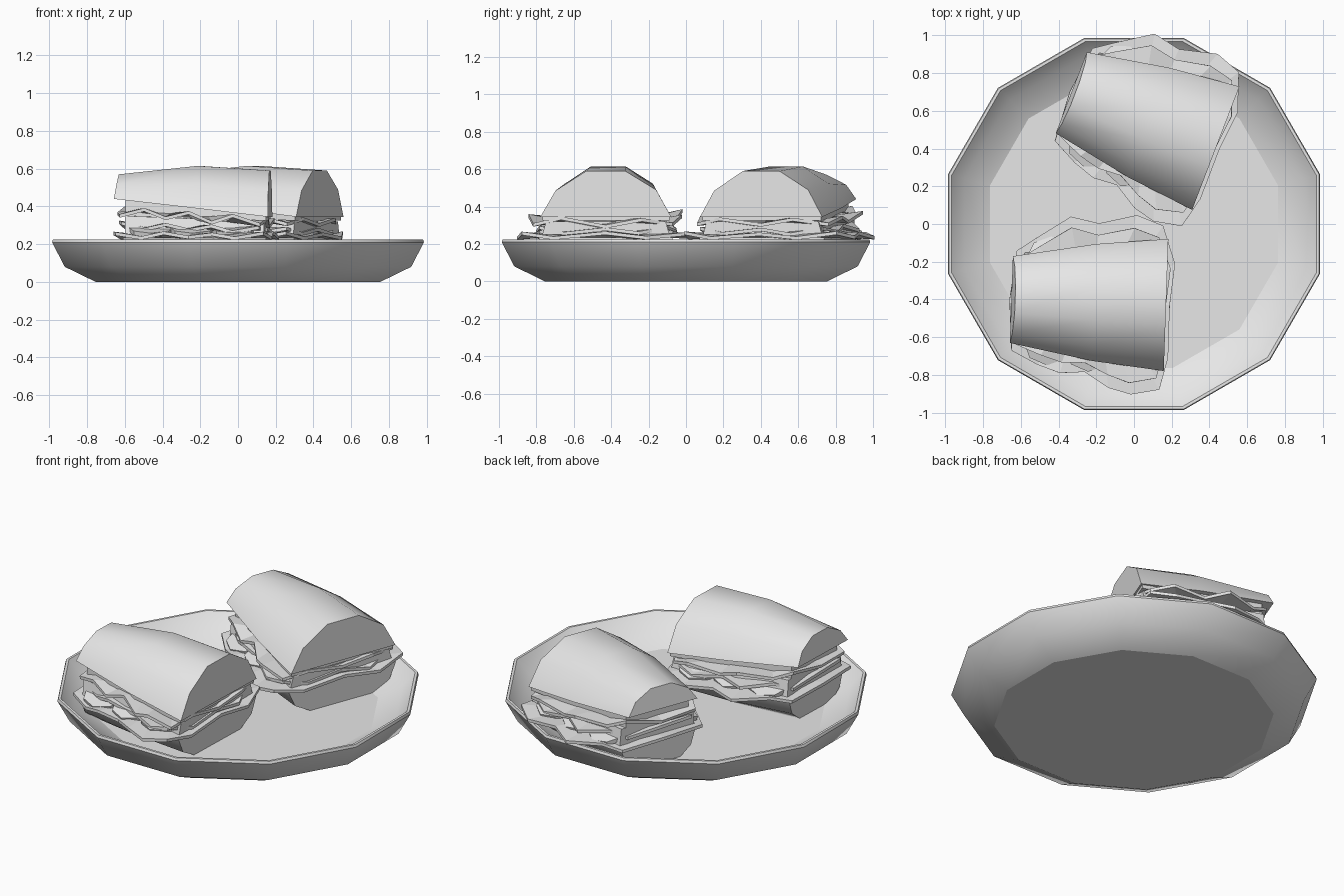
import bpy, bmesh, math, random
from mathutils import Matrix, Vector

if "Cube" in bpy.data.objects:
    bpy.data.objects.remove(bpy.data.objects["Cube"])

random.seed(4)
grey = bpy.data.materials.new("plain_grey")
grey.use_nodes = True
grey.diffuse_color = (0.8, 0.8, 0.8, 1)
grey.node_tree.nodes["Principled BSDF"].inputs["Base Color"].default_value = (0.8, 0.8, 0.8, 1)


def finish(name, bm, place=None, smooth=0):
    """Turn a bmesh into a placed object with sharp or smooth shading."""
    bmesh.ops.recalc_face_normals(bm, faces=bm.faces)
    mesh = bpy.data.meshes.new(name)
    bm.to_mesh(mesh)
    bm.free()
    ob = bpy.data.objects.new(name, mesh)
    bpy.context.collection.objects.link(ob)
    mesh.materials.append(grey)
    if place:
        ob.matrix_world = place
    if smooth:
        bpy.ops.object.select_all(action="DESELECT")
        ob.select_set(True)
        bpy.context.view_layer.objects.active = ob
        bpy.ops.object.shade_smooth_by_angle(angle=math.radians(smooth))
    return ob


def loft(rings):
    """Join closed rings of points with quads and cap both ends."""
    bm = bmesh.new()
    loops = [[bm.verts.new(p) for p in ring] for ring in rings]
    n = len(loops[0])
    for a, b in zip(loops, loops[1:]):
        for i in range(n):
            j = (i + 1) % n
            bm.faces.new((a[i], a[j], b[j], b[i]))
    bm.faces.new(loops[0])
    bm.faces.new(loops[-1])
    return bm


# Plate: twelve-sided turned profile, from the underside round to the floor
PLATE = [(0.78, 0), (0.95, 0.08), (1.02, 0.21), (1.015, 0.225),
         (1.0, 0.225), (0.93, 0.15), (0.79, 0.085)]
rings = []
for r, z in PLATE:
    angles = [math.radians(15 + 30 * k) for k in range(12)]
    rings.append([(r * math.cos(a), r * math.sin(a), z) for a in angles])
plate = finish("plate", loft(rings), smooth=40)
# keep the flat floor and underside crisp against the curved wall
crisp = {k for f in plate.data.polygons if len(f.vertices) > 4 for k in f.edge_keys}
for e in plate.data.edges:
    if e.key in crisp:
        e.use_edge_sharp = True

# Arch of the roll: (side, height) as fractions
ARCH = [(-1, 0), (-0.77, 0.57), (-0.3, 1), (0.3, 1), (0.77, 0.59), (1, 0)]

# Ragged leaf outline: along and across the sandwich
LEAF = [(-0.43, 0), (-0.4, 0.26), (-0.3, 0.33), (-0.12, 0.45), (0.03, 0.42),
        (0.23, 0.47), (0.37, 0.42), (0.44, 0.22), (0.42, 0), (0.42, -0.28),
        (0.38, -0.45), (0.23, -0.48), (0.11, -0.45), (-0.02, -0.37),
        (-0.15, -0.38), (-0.27, -0.34), (-0.41, -0.27)]


def top_roll(name, place):
    rings = []
    for x, half, base, top in [(-0.4, 0.23, 0.44, 0.57),
                               (0.02, 0.31, 0.39, 0.615),
                               (0.4, 0.35, 0.345, 0.59)]:
        rings.append([(x - 0.02 * (1 - h) * (x < -0.3), s * half, base + h * (top - base))
                      for s, h in ARCH])
    finish(name, loft(rings), place, 50)


def slab(name, place, ends):
    """Tapered slab: each end is (x, lower half, upper half, bottom, top)."""
    rings = [[(x, -lo, b), (x, -hi, t), (x, hi, t), (x, lo, b)]
             for x, lo, hi, b, t in ends]
    finish(name, loft(rings), place)


def leaf(name, place, z, tilt, size, wave, shift):
    """Thin sheet with a rippled edge."""
    bm = bmesh.new()
    outer, inner = [], []
    for i, (x, y) in enumerate(LEAF):
        ripple = wave * (1 if (i + shift) % 2 else -1) * random.uniform(0.5, 1)
        sx, sy = size
        k = random.uniform(0.96, 1) if sy < 1 else 1
        outer.append(bm.verts.new((x * sx, y * sy * k, z + tilt * x + ripple)))
        inner.append(bm.verts.new((x * sx * 0.8, y * sy * 0.72, z + tilt * x)))
    n = len(LEAF)
    for i in range(n):
        j = (i + 1) % n
        bm.faces.new((outer[i], outer[j], inner[j], inner[i]))
    bm.faces.new(inner)
    ob = finish(name, bm, place)
    mod = ob.modifiers.new("thickness", "SOLIDIFY")
    mod.thickness = 0.018
    mod.offset = 0


def filling_slice(name, place, x, y, z, lean):
    """Round eight-sided slice leaning out of one side."""
    bm = bmesh.new()
    local = Matrix.Translation(Vector((x, y, z))) @ Matrix.Rotation(lean, 4, "X")
    bmesh.ops.create_cone(bm, cap_ends=True, segments=8, radius1=0.13, radius2=0.13,
                          depth=0.025, matrix=local)
    finish(name, bm, place)


def sandwich(side, x, y, turn):
    place = Matrix.Translation((x, y, 0)) @ Matrix.Rotation(math.radians(turn), 4, "Z")
    top_roll(side + "_top_roll", place)
    # crumb under the crust of the upper roll
    slab(side + "_upper_crumb", place, [(-0.36, 0.21, 0.21, 0.35, 0.45),
                                        (0.39, 0.34, 0.34, 0.325, 0.35)])
    leaf(side + "_upper_lettuce", place, 0.345, -0.07, (0.95, 0.88), 0.025, 0)
    # meat block in the middle
    slab(side + "_meat", place, [(-0.36, 0.25, 0.24, 0.25, 0.35),
                                 (0.38, 0.34, 0.32, 0.25, 0.32)])
    leaf(side + "_cheese", place, 0.285, -0.04, (0.93, 0.82), 0.018, 1)
    for i, sx in enumerate((-0.22, 0.0, 0.22)):
        for s, tag in ((1, "back"), (-1, "front")):
            filling_slice(f"{side}_slice_{tag}_{i}", place, sx, s * (0.24 + sx * 0.12),
                          0.285, -s * 0.3)
    leaf(side + "_lower_lettuce", place, 0.245, 0, (1, 1), 0.014, 1)
    # lower roll resting on the plate
    rings = [[(px, -h * 0.6, 0.085), (px, -h * 0.88, 0.14), (px, -h, 0.235),
              (px, h, 0.235), (px, h * 0.88, 0.14), (px, h * 0.6, 0.085)]
             for px, h in ((-0.37, 0.25), (0.02, 0.33), (0.39, 0.36))]
    finish(side + "_lower_roll", loft(rings), place, 50)


sandwich("front", -0.23, -0.415, -2)
sandwich("back", 0.06, 0.545, -21)
